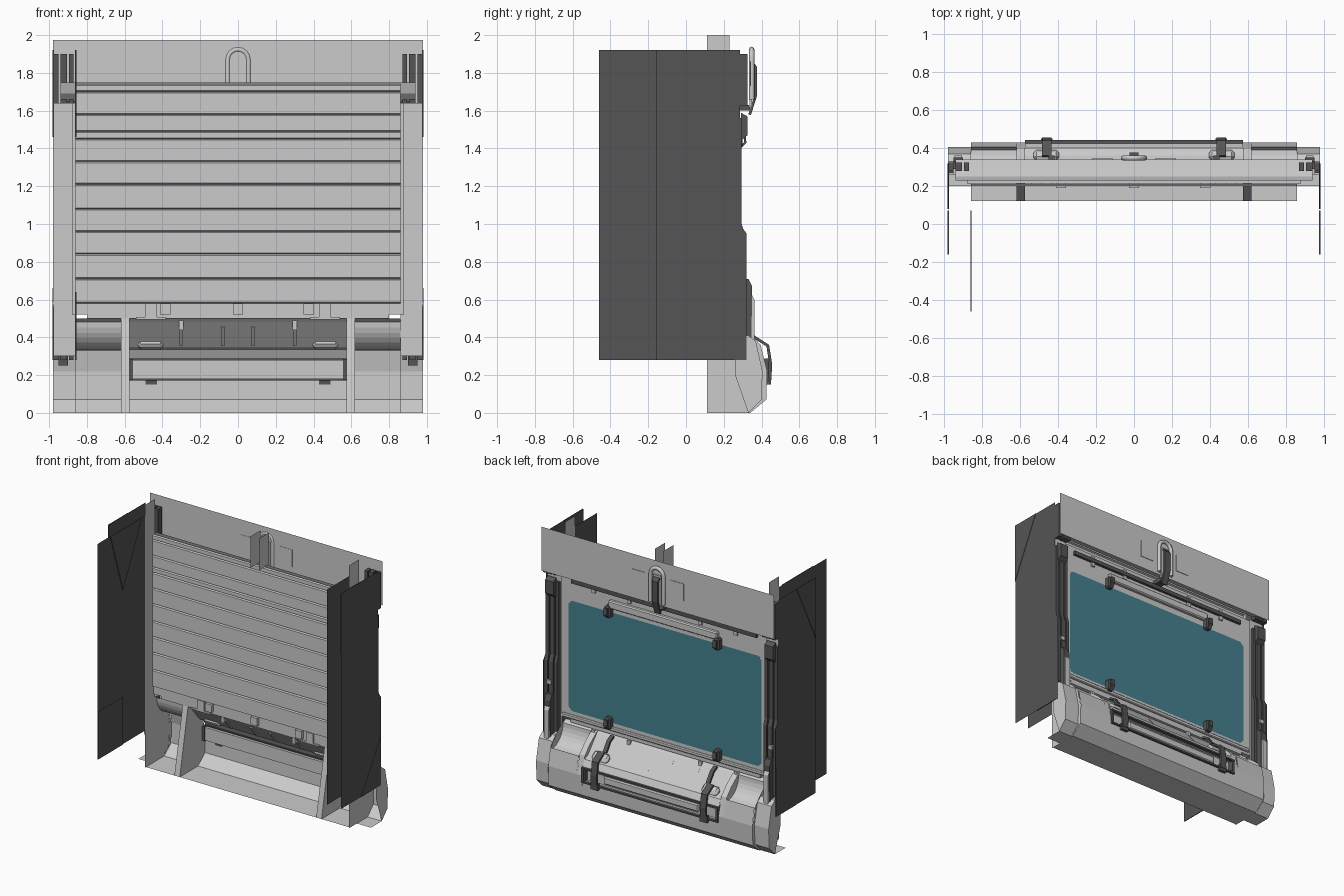
import bpy, bmesh, math

if "Cube" in bpy.data.objects:
    bpy.data.objects.remove(bpy.data.objects["Cube"])


def material(name, col):
    m = bpy.data.materials.new(name)
    m.diffuse_color = col
    m.use_nodes = True
    m.node_tree.nodes["Principled BSDF"].inputs["Base Color"].default_value = m.diffuse_color
    return m


DARK = material("dark_grey", (0.09, 0.09, 0.09, 1))
BLUE = material("blue_glass", (0.06, 0.22, 0.28, 1))


def finish(name, bm, mat=None, mirror=False, bevel=0):
    bmesh.ops.recalc_face_normals(bm, faces=bm.faces)
    me = bpy.data.meshes.new(name)
    bm.to_mesh(me)
    bm.free()
    ob = bpy.data.objects.new(name, me)
    bpy.context.collection.objects.link(ob)
    if mat:
        me.materials.append(mat)
    if bevel:
        b = ob.modifiers.new("bevel", 'BEVEL')
        b.width, b.segments = bevel, 1
    if mirror:
        ob.modifiers.new("mirror", 'MIRROR')
    return ob


def prism(name, prof, x0, x1, closed=True, **kw):
    """Extrude a (y, z) profile along x; open profiles become shells."""
    bm = bmesh.new()
    a, b = [[bm.verts.new((x, y, z)) for y, z in prof] for x in (x0, x1)]
    n = len(prof)
    for i in range(n if closed else n - 1):
        j = (i + 1) % n
        bm.faces.new((a[i], a[j], b[j], b[i]))
    if closed:
        bm.faces.new(a)
        bm.faces.new(b[::-1])
    return finish(name, bm, **kw)


def box(name, x0, x1, y0, y1, z0, z1, **kw):
    return prism(name, [(y0, z0), (y1, z0), (y1, z1), (y0, z1)], x0, x1, **kw)


def sheet(name, pts, **kw):
    bm = bmesh.new()
    bm.faces.new([bm.verts.new(p) for p in pts])
    return finish(name, bm, **kw)


def side_sheet(name, x, yz, **kw):
    return sheet(name, [(x, y, z) for y, z in yz], **kw)


def strap(name, path, t, x0, x1, **kw):
    """Bent flat bar: (y, z) path given thickness t, width x0..x1."""
    out = []
    for i, (y, z) in enumerate(path):
        p, q = path[max(i - 1, 0)], path[min(i + 1, len(path) - 1)]
        dy, dz = q[0] - p[0], q[1] - p[1]
        l = math.hypot(dy, dz)
        out.append((y - dz / l * t, z + dy / l * t))
    return prism(name, path + out[::-1], x0, x1, **kw)


# Deep side panels: outer pair, inner pair (left one is deeper)
side_sheet("outer_side_panel", 0.98, [(-.16, .28), (.32, .28), (.32, .95), (.285, 1.0), (.285, 1.92), (-.16, 1.92)],
           mat=DARK, mirror=True)
side_sheet("inner_panel_right", 0.862, [(-.16, .28), (.11, .28), (.11, 1.92), (-.16, 1.92)], mat=DARK)
side_sheet("inner_panel_left", -0.862, [(-.46, .28), (.11, .28), (.11, 1.92), (-.46, 1.92)], mat=DARK)
# Slightly raised patches on the panels
prism("outer_top_patch", [(-.16, 1.92), (-.16, 1.46), (.07, 1.92)], .975, .983, mat=DARK, mirror=True)
prism("outer_low_patch", [(.08, .28), (.32, .28), (.32, .66)], .975, .983, mat=DARK, mirror=True)
prism("inner_top_patch", [(-.31, 1.92), (-.16, 1.46), (.07, 1.92)], -.862, -.856, mat=DARK)
prism("inner_low_patch", [(-.46, .28), (-.16, .28), (-.16, .64), (-.46, .64)], -.862, -.856, mat=DARK)

# Full-height side reveals
side_sheet("side_reveal", 0.86, [(.11, 0), (.23, 0), (.23, 2.0), (.11, 2.0)], mirror=True)
for x in (.03, .1):
    side_sheet("centre_fin", x, [(.11, 1.76), (.23, 1.76), (.23, 2.0), (.11, 2.0)])

# Top fascia and the soffit behind it
sheet("top_fascia", [(-.98, .34, 1.64), (.98, .34, 1.64), (.98, .34, 1.975), (-.98, .34, 1.975)])
prism("top_soffit", [(.34, 1.64), (.29, 1.65), (.25, 1.69), (.23, 1.75)], -.94, .94, closed=False)
box("fascia_plate", .11, .22, .338, .344, 1.73, 1.86, mirror=True)

# Slatted shutter with a groove between slats
zs = [.58, .71, .84, .96, 1.08, 1.21, 1.33, 1.45, 1.49, 1.58, 1.70, 1.74]
prof = []
for a, b in zip(zs, zs[1:]):
    prof += [(.212, a), (.2, a + .006), (.2, b - .006), (.212, b)]
prism("slatted_shutter", prof, -.86, .86, closed=False)

# Window frame and glass with clipped corners
box("frame_side", .80, .88, .214, .25, .52, 1.64, mirror=True)
box("frame_top", -.80, .80, .214, .25, 1.42, 1.64)
box("frame_bottom", -.80, .80, .214, .25, .5, .60)
c = .03
sheet("window_glass", [(sx * (.815 - a), .253, z) for sx, a, z in (
    (-1, c, .59), (1, c, .59), (1, 0, .59 + c), (1, 0, 1.43 - c),
    (1, c, 1.43), (-1, c, 1.43), (-1, 0, 1.43 - c), (-1, 0, .59 + c))], mat=BLUE)
# Rails, clips and light pegs along the window
box("top_rail", -.46, .46, .25, .285, 1.47, 1.53, bevel=.008)
box("upper_trim", -.78, .78, .25, .27, 1.57, 1.60, mat=DARK)
box("lower_rail", -.86, .86, .25, .27, .535, .565, bevel=.006)
for z in (1.40, .55):
    box("window_clip", .435, .485, .25, .30, z, z + .09, mat=DARK, mirror=True, bevel=.01)
    strap("clip_lever", [(.30, z + .01), (.32, z + .03), (.315, z + .08)], .012, .445, .475, mat=DARK, mirror=True)
for x in (.3, .6):
    box("lower_peg", x - .012, x + .012, .24, .262, .44, .5, mirror=True)
    box("upper_peg", x - .015, x + .015, .25, .262, 1.54, 1.62, mirror=True)
for x in (-.385, 0, .375):
    box("shutter_tab", x - .027, x + .027, .19, .214, .52, .58)
for x in (-.46, .46):
    box("shutter_bracket", x - .03, x + .03, .205, .225, .5, .58)
    box("shutter_bracket_foot", x - .08, x + .08, .205, .23, .495, .507)

# Jamb columns: ribbed posts with stepped blocks
sheet("jamb_back", [(.86, .265, .3), (.98, .265, .3), (.98, .265, 1.64), (.86, .265, 1.64)], mirror=True)
for x0, x1 in ((.87, .895), (.905, .94), (.95, .978)):
    prism("jamb_rib", [(.27, .43), (.31, .43), (.31, .95), (.295, 1.0), (.295, 1.56), (.27, 1.56)], x0, x1,
          mat=DARK, mirror=True)
    box("jamb_rib_top", x0, x1, .28, .325, 1.625, 1.9, mat=DARK, mirror=True)
    box("jamb_rib_foot", x0, x1, .28, .32, .28, .38, mat=DARK, mirror=True)
prism("jamb_mid_block", [(.29, 1.44), (.325, 1.47), (.325, 1.57), (.29, 1.59)], .89, .96, mat=DARK, mirror=True)
prism("jamb_low_block", [(.30, .25), (.345, .25), (.35, .67), (.33, .71), (.30, .71)], .9, .95, mat=DARK, mirror=True)
prism("jamb_pad", [(.34, .36), (.362, .38), (.362, .6), (.34, .64)], .905, .945, mirror=True)
box("jamb_button", .915, .95, .26, .32, .78, .81, mirror=True)

# Base shell: centre tray, rounded side pockets and end blocks
front = [(.12, 0), (.34, 0), (.425, .07), (.43, .22)]
prism("base_centre", front[:3] + [(.428, .18)], -.575, .575, closed=False)
prism("base_tray", [(.429, .28), (.40, .335), (.36, .35), (.25, .48), (.22, .51)], -.575, .575, closed=False)
arc = [(.24 + .14 * math.sin(t), .48 - .14 * (1 - math.cos(t)) - .01 * i)
       for i, t in enumerate([k * math.pi / 16 for k in range(9)])]
scoop = [(.405, .35)] + [(.39 - .14 * math.sin(k * math.pi / 16), .33 + .15 * (1 - math.cos(k * math.pi / 16)))
                         for k in range(9)]
pocket = prism("base_pocket", front + scoop + [(.22, .5)], .62, .86, closed=False, mirror=True)
cheek = front + [(.395, .36), (.34, .42), (.25, .49), (.22, .5)]
prism("base_divider", cheek, .575, .62, mirror=True)
end = [(.2, 0), (.33, 0), (.40, .07), (.405, .22), (.37, .38), (.33, .41), (.26, .41)]
prism("base_end", end, .86, .98, closed=False, mirror=True)
side_sheet("base_end_cap", .98, [(.26, .2)] + end[1:], mirror=True)
side_sheet("base_inner_cap", .861, cheek, mirror=True)

# Recessed bar on the base front with a dark rim
prism("bar_recess", [(.43, .18), (.395, .18), (.395, .28), (.43, .28)], -.57, .57, closed=False)
box("recess_end", .555, .575, .39, .44, .175, .285, mat=DARK, mirror=True)
for z in (.172, .276):
    box("recess_rim", -.575, .575, .415, .442, z, z + .012, mat=DARK)
box("grab_bar", -.40, .40, .397, .425, .2, .258, bevel=.008)

# Clamps holding the base
strap("base_clamp", [(.34, .375), (.362, .41), (.44, .36), (.456, .26), (.452, .175), (.425, .165)], -.016,
      .435, .485, mat=DARK, mirror=True)
prism("clamp_mount", [(.33, .35), (.39, .33), (.39, .365), (.345, .405)], .395, .53, mirror=True, bevel=.015)
strap("clamp_lever", [(.26, .49), (.30, .47), (.35, .4)], .015, .42, .45, mat=DARK, mirror=True)
box("clamp_foot", .43, .49, .425, .45, .15, .2, mat=DARK, mirror=True)
# Raised strips on the tray
for x in (.08, .3):
    strap("tray_strip", [(.27, .457), (.35, .362)], -.008, x - .01, x + .01, mirror=True)

# Arched latch on the top fascia
cu = bpy.data.curves.new("latch_arch", 'CURVE')
cu.dimensions = '3D'
cu.bevel_depth, cu.bevel_resolution = .014, 2
sp = cu.splines.new('POLY')
pts = [(-.055, 1.66)] + [(-.055 * math.cos(k * math.pi / 8), 1.87 + .055 * math.sin(k * math.pi / 8))
                         for k in range(9)] + [(.055, 1.66)]
sp.points.add(len(pts) - 1)
for p, (x, z) in zip(sp.points, pts):
    p.co = (x, .348, z, 1)
cu.use_fill_caps = True
bpy.context.collection.objects.link(bpy.data.objects.new("latch_arch", cu))
box("latch_plate", -.035, .035, .335, .35, 1.62, 1.87)
strap("latch_lever", [(.345, 1.85), (.362, 1.83), (.362, 1.68), (.33, 1.58)], .014, -.025, .025, mat=DARK)
box("latch_catch", -.03, .03, .22, .34, 1.60, 1.63, mat=DARK)
